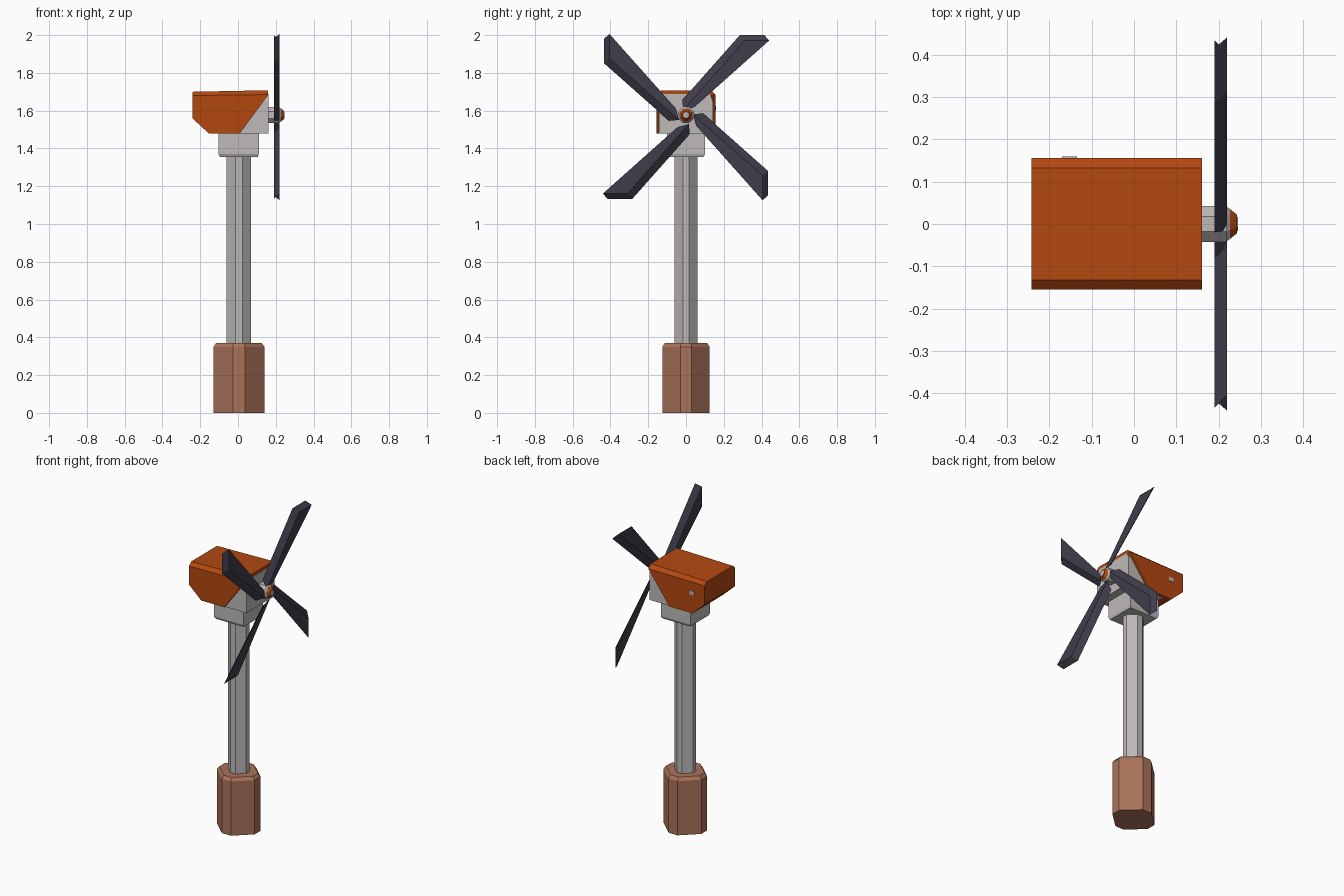
import bpy, bmesh
from math import pi
from mathutils import Matrix, Vector

if "Cube" in bpy.data.objects:
    bpy.data.objects.remove(bpy.data.objects["Cube"])


def mat(name, rgb):
    m = bpy.data.materials.new(name)
    m.diffuse_color = (*rgb, 1)
    m.use_nodes = True
    m.node_tree.nodes["Principled BSDF"].inputs["Base Color"].default_value = m.diffuse_color
    return m


BROWN = mat("brown", (0.40, 0.17, 0.10))
GREY = mat("warm grey", (0.52, 0.49, 0.49))
ORANGE = mat("burnt orange", (0.45, 0.065, 0.005))
DARK = mat("dark slate", (0.05, 0.047, 0.07))


def loft(name, rings, *mats):
    """Join rings of equal vertex count into a closed flat-faced solid."""
    bm = bmesh.new()
    vs = [[bm.verts.new(p) for p in r] for r in rings]
    n = len(rings[0])
    for a, b in zip(vs, vs[1:]):
        for i in range(n):
            j = (i + 1) % n
            bm.faces.new((a[i], a[j], b[j], b[i]))
    bm.faces.new(vs[0])
    bm.faces.new(vs[-1])
    bmesh.ops.recalc_face_normals(bm, faces=bm.faces)
    me = bpy.data.meshes.new(name)
    bm.to_mesh(me)
    bm.free()
    for m in mats:
        me.materials.append(m)
    ob = bpy.data.objects.new(name, me)
    bpy.context.collection.objects.link(ob)
    return ob


def tip_cut_diamond(r, s, z, cx=0.005):
    """Octagon with narrow faces on the axes and wide diagonal faces."""
    pts = [(r, -s), (r, s), (s, r), (-s, r), (-r, s), (-r, -s), (-s, -r), (s, -r)]
    return [(cx + x, y * 0.93, z) for x, y in pts]


def rect(x0, x1, y, z):
    return [(x0, -y, z), (x1, -y, z), (x1, y, z), (x0, y, z)]


# base and pole
loft("base", [tip_cut_diamond(0.135, 0.032, 0), tip_cut_diamond(0.135, 0.032, 0.35),
              tip_cut_diamond(0.12, 0.028, 0.37)], BROWN)
loft("pole", [tip_cut_diamond(0.065, 0.018, 0.36), tip_cut_diamond(0.065, 0.018, 1.37)], GREY)

# neck block, narrowed a little at the bottom
loft("neck_block", [rect(-0.095, 0.105, 0.093, 1.355), rect(-0.103, 0.11, 0.1, 1.37),
                    rect(-0.103, 0.11, 0.1, 1.485)], GREY)

# grey machine housing, seen at the front under the cover
loft("housing", [rect(-0.1, 0.161, 0.143, 1.478), rect(-0.1, 0.161, 0.143, 1.65),
                 rect(-0.1, 0.161, 0.128, 1.688)], GREY)

# orange cover: side profile across the width, with chamfered top edges
low = [(-0.242, 1.56), (-0.155, 1.48), (0.01, 1.48), (0.16, 1.683)]
side = low + [(0.16, 1.685), (-0.242, 1.68)]
top = low + [(0.16, 1.708), (-0.242, 1.70)]
loft("cover", [[(x, y, z) for x, z in prof] for y, prof in
               ((-0.155, side), (-0.132, top), (0.132, top), (0.156, side))], ORANGE)

# small plate on the back side of the cover
loft("side_plate", [[(x, y, z) for x, z in ((-0.17, 1.60), (-0.135, 1.60), (-0.135, 1.625), (-0.17, 1.625))]
                    for y in (0.154, 0.159)], GREY)

# rotor hub: grey shaft, orange nose ring, grey cap
CZ = 1.577


def ring(x, r):
    return [(x, *(Matrix.Rotation((i + 0.5) * pi / 4, 2) @ Vector((r, 0)) + Vector((0, CZ))))
            for i in range(8)]


loft("shaft", [ring(0.15, 0.046), ring(0.218, 0.046), ring(0.228, 0.036)], GREY)
loft("nose_ring", [ring(0.22, 0.04), ring(0.228, 0.037), ring(0.243, 0.024)], ORANGE)
loft("nose_cap", [ring(0.24, 0.02), ring(0.245, 0.018)], GREY)

# four skewed blades turned around the hub
front = [(-0.015, 0.037), (0.045, 0.053), (0.44, 0.405), (0.31, 0.405)]
back = [(-0.02, 0.09), (0.02, 0.08), (0.415, 0.434), (0.285, 0.434)]
for k in range(4):
    turn = Matrix.Rotation(k * pi / 2, 2)
    loft(f"blade_{k + 1}", [[(x, *(turn @ Vector(p) + Vector((0, 1.566)))) for p in prof]
                            for x, prof in ((0.19, back), (0.219, front))], DARK)
